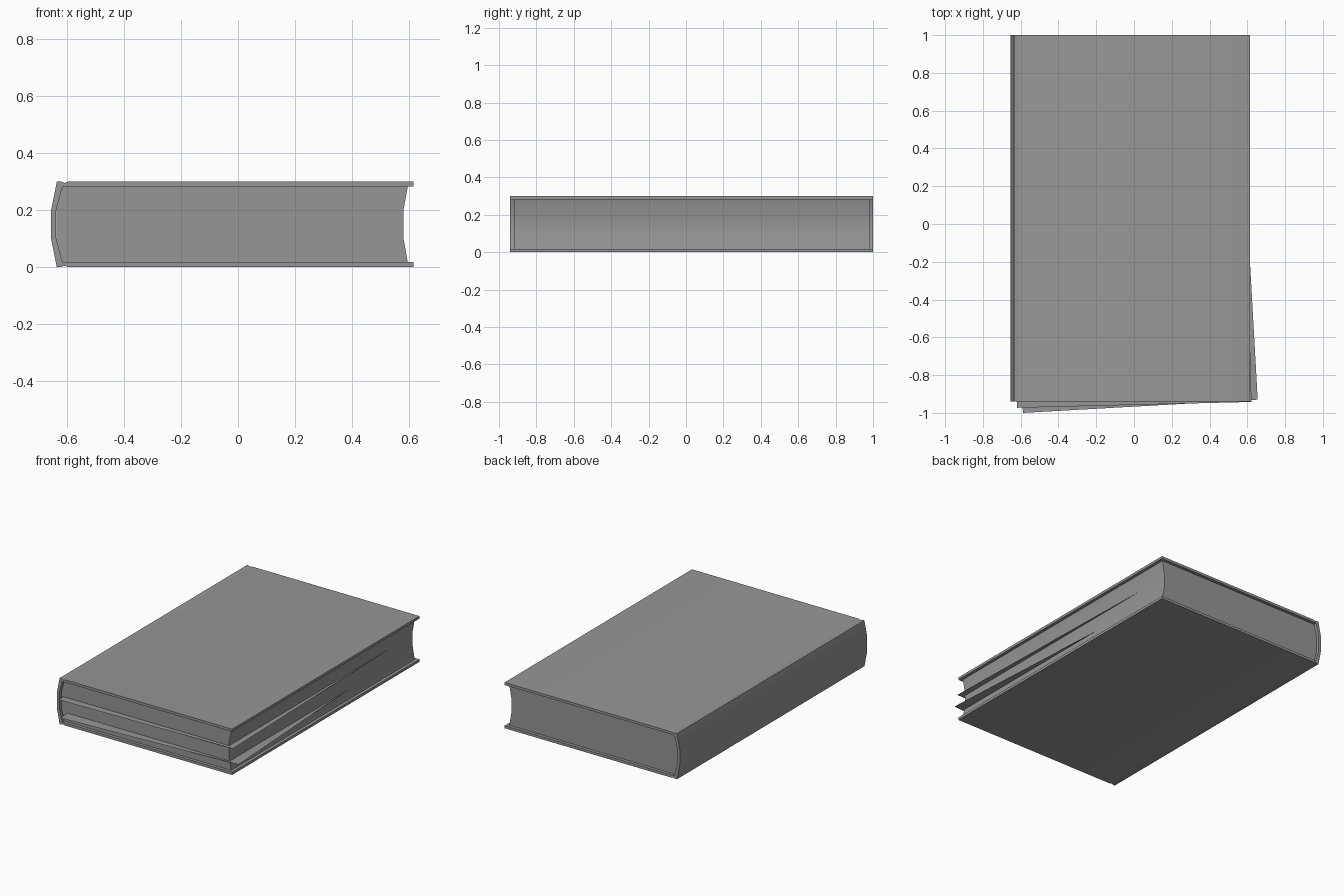
import bpy, bmesh

if "Cube" in bpy.data.objects:
    bpy.data.objects.remove(bpy.data.objects["Cube"])

H = 0.30   # total thickness of the book

# Dark grey for every part
grey = bpy.data.materials.new("dark_grey")
grey.diffuse_color = (0.306, 0.306, 0.306, 1)
grey.use_nodes = True
grey.node_tree.nodes["Principled BSDF"].inputs["Base Color"].default_value = grey.diffuse_color


def mirror(half):
    """Complete a profile whose upper half is given, mirrored about mid height."""
    return half + [(x, H - z) for x, z in reversed(half)]


def extrude_profile(name, profile, y0, y1):
    """Extrude a closed x-z profile along y."""
    bm = bmesh.new()
    face = bm.faces.new([bm.verts.new((x, y0, z)) for x, z in profile])
    res = bmesh.ops.extrude_face_region(bm, geom=[face])
    new = [g for g in res["geom"] if isinstance(g, bmesh.types.BMVert)]
    bmesh.ops.translate(bm, verts=new, vec=(0, y1 - y0, 0))
    bmesh.ops.recalc_face_normals(bm, faces=bm.faces)
    return finish(name, bm, True)


def finish(name, bm, smooth=False):
    me = bpy.data.meshes.new(name)
    bm.to_mesh(me)
    bm.free()
    me.materials.append(grey)
    ob = bpy.data.objects.new(name, me)
    bpy.context.collection.objects.link(ob)
    if smooth:
        bpy.ops.object.select_all(action='DESELECT')
        ob.select_set(True)
        bpy.context.view_layer.objects.active = ob
        bpy.ops.object.shade_smooth_by_angle(angle=0.8)
    return ob


# Hard cover: boards, hinge grooves and rounded spine as one C-shaped strip
outer = [(0.615, 0.30), (-0.596, 0.30), (-0.608, 0.295), (-0.620, 0.30),
         (-0.635, 0.30), (-0.655, 0.20)]
inner = [(0.615, 0.283), (-0.615, 0.283), (-0.637, 0.20)]
extrude_profile("cover", mirror(outer) + list(reversed(mirror(inner))), -0.94, 1.0)

# Page block: rounded at the spine, hollowed at the fore edge
left = mirror([(-0.615, 0.2828), (-0.6368, 0.20)])
right = mirror([(0.595, 0.2828), (0.580, 0.20)])
extrude_profile("page_block", left + list(reversed(right)), -0.92, 0.98)


# Loose sheets slipping out askew at the front
def loose_sheet(name, z, bl, br, left_len, right_len):
    dx, dy = br[0] - bl[0], br[1] - bl[1]
    w = (dx * dx + dy * dy) ** 0.5
    ux, uy = -dy / w, dx / w          # direction of the side edges
    pts = [bl, br,
           (br[0] + ux * right_len, br[1] + uy * right_len),
           (bl[0] + ux * left_len, bl[1] + uy * left_len)]
    bm = bmesh.new()
    bm.faces.new([bm.verts.new((x, y, z)) for x, y in pts])
    finish(name, bm)


loose_sheet("loose_sheet_upper", 0.175, (-0.62, -0.973), (0.622, -0.942), 0.6, 1.8)
loose_sheet("loose_sheet_lower", 0.075, (-0.588, -1.0), (0.655, -0.93), 0.6, 1.4)
